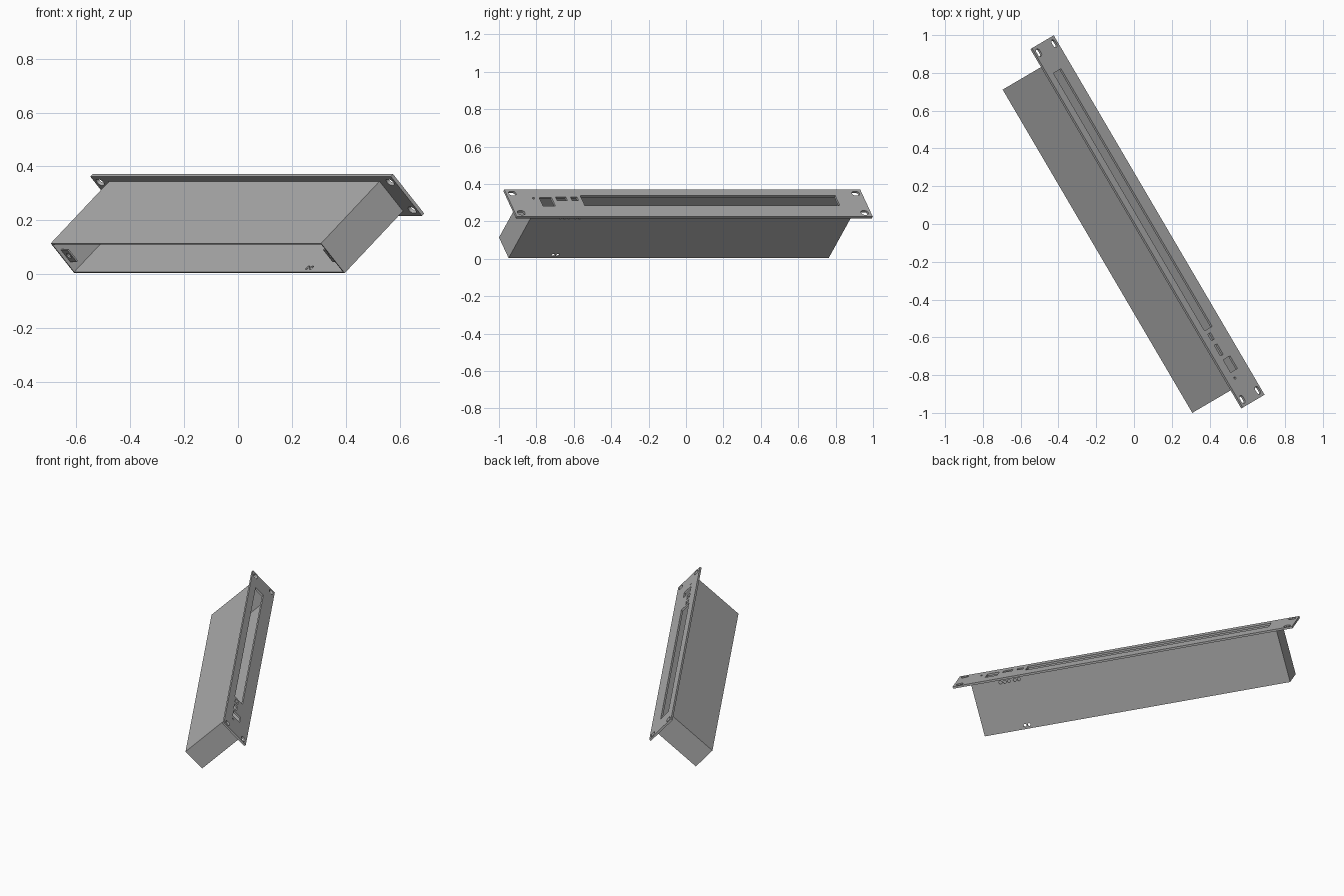
import bpy
from math import sin, cos, pi, radians
from mathutils import Matrix, Vector

cube = bpy.data.objects.get("Cube")
if cube:
    bpy.data.objects.remove(cube, do_unlink=True)

grey = bpy.data.materials.new("sheet metal grey")
grey.use_nodes = True
COLOUR = (0.42, 0.42, 0.42, 1)
grey.diffuse_color = COLOUR
grey.node_tree.nodes["Principled BSDF"].inputs["Base Color"].default_value = COLOUR

# Frame of the tilted enclosure: across the panel, up the panel, out of the panel
turn, tilt = radians(59.6), radians(42.5)
across = Vector((-cos(turn), sin(turn), 0))
flat = Vector((sin(turn), cos(turn), 0))
out = flat * cos(tilt) + Vector((0, 0, sin(tilt)))
up = out.cross(across)
centre = Vector((0.0755, 0.0135, 0.298))

PANEL_W, PANEL_H, PANEL_T = 2.206, 0.198, 0.013
BOX_W, BOX_H, DEPTH, WALL = 1.984, 0.15, 0.354, 0.006


def rect(x0, x1, y0, y1):
    return [(x0, y0), (x1, y0), (x1, y1), (x0, y1)]


def disc(x, y, r, n=16):
    return [(x + r * cos(2 * pi * i / n), y + r * sin(2 * pi * i / n)) for i in range(n)]


def slot(x, y, w, h, n=8):
    r, d = h / 2, (w - h) / 2
    ends = ((1, -pi / 2), (-1, pi / 2))
    return [(x + s * d + r * cos(a + pi * i / n), y + r * sin(a + pi * i / n))
            for s, a in ends for i in range(n + 1)]


def plate(name, loops, thick, u, v, origin):
    """Sheet of given thickness: first loop is the outline, the rest are holes."""
    curve = bpy.data.curves.new(name, 'CURVE')
    curve.dimensions = '2D'
    curve.fill_mode = 'BOTH'
    curve.extrude = thick / 2
    for pts in loops:
        spline = curve.splines.new('POLY')
        spline.points.add(len(pts) - 1)
        for p, (x, y) in zip(spline.points, pts):
            p.co = (x, y, 0, 1)
        spline.use_cyclic_u = True
    temp = bpy.data.objects.new(name + " outline", curve)
    bpy.context.collection.objects.link(temp)
    graph = bpy.context.evaluated_depsgraph_get()
    mesh = bpy.data.meshes.new_from_object(temp.evaluated_get(graph))
    bpy.data.objects.remove(temp, do_unlink=True)
    mesh.name = name
    mesh.materials.clear()
    mesh.materials.append(grey)
    for poly in mesh.polygons:
        poly.use_smooth = False
    obj = bpy.data.objects.new(name, mesh)
    basis = Matrix((u, v, u.cross(v))).transposed().to_4x4()
    obj.matrix_world = Matrix.Translation(origin) @ basis
    bpy.context.collection.objects.link(obj)
    return obj


# Front panel with rack slots, display window, ports and indicator hole
holes = [slot(sx * 1.064, sy * 0.07, 0.046, 0.03) for sx in (-1, 1) for sy in (-1, 1)]
holes += [
    rect(-0.65, 0.931, -0.016, 0.053),
    rect(-0.714, -0.674, 0.02, 0.045),
    rect(-0.807, -0.743, 0.02, 0.045),
    rect(-0.91, -0.833, -0.02, 0.042),
    disc(-0.947, 0.035, 0.007),
]
w, h = PANEL_W / 2, PANEL_H / 2
plate("front_panel", [rect(-w, w, -h, h)] + holes, PANEL_T, across, up,
      centre - out * PANEL_T / 2)

# Top and bottom sheets; the bottom one has rows of round holes
w, h = BOX_W / 2, BOX_H / 2
sheet = rect(-w, w, -DEPTH, -PANEL_T)
plate("top_sheet", [sheet], WALL, across, out, centre + up * (h - WALL / 2))
vents = [disc(x, -0.034, 0.01) for x in (-0.807, -0.78, -0.753, -0.714, -0.687)]
vents += [disc(x, -0.33, 0.01) for x in (-0.725, -0.698)]
plate("bottom_sheet", [sheet] + vents, WALL, across, out, centre - up * (h - WALL / 2))

# End walls, each with a drilled mounting tab just inside the open back
inner = h - WALL
for side, label in ((-1, "left"), (1, "right")):
    plate(label + "_end_wall", [rect(-DEPTH, -PANEL_T, -inner, inner)], WALL, out, up,
          centre + across * side * (w - WALL / 2))
    plate(label + "_mounting_tab",
          [rect(-0.024, 0.024, -0.03, 0.03), disc(0, 0, 0.012)], WALL, across, up,
          centre + across * side * (w - WALL - 0.024) - out * (DEPTH - 0.016))
